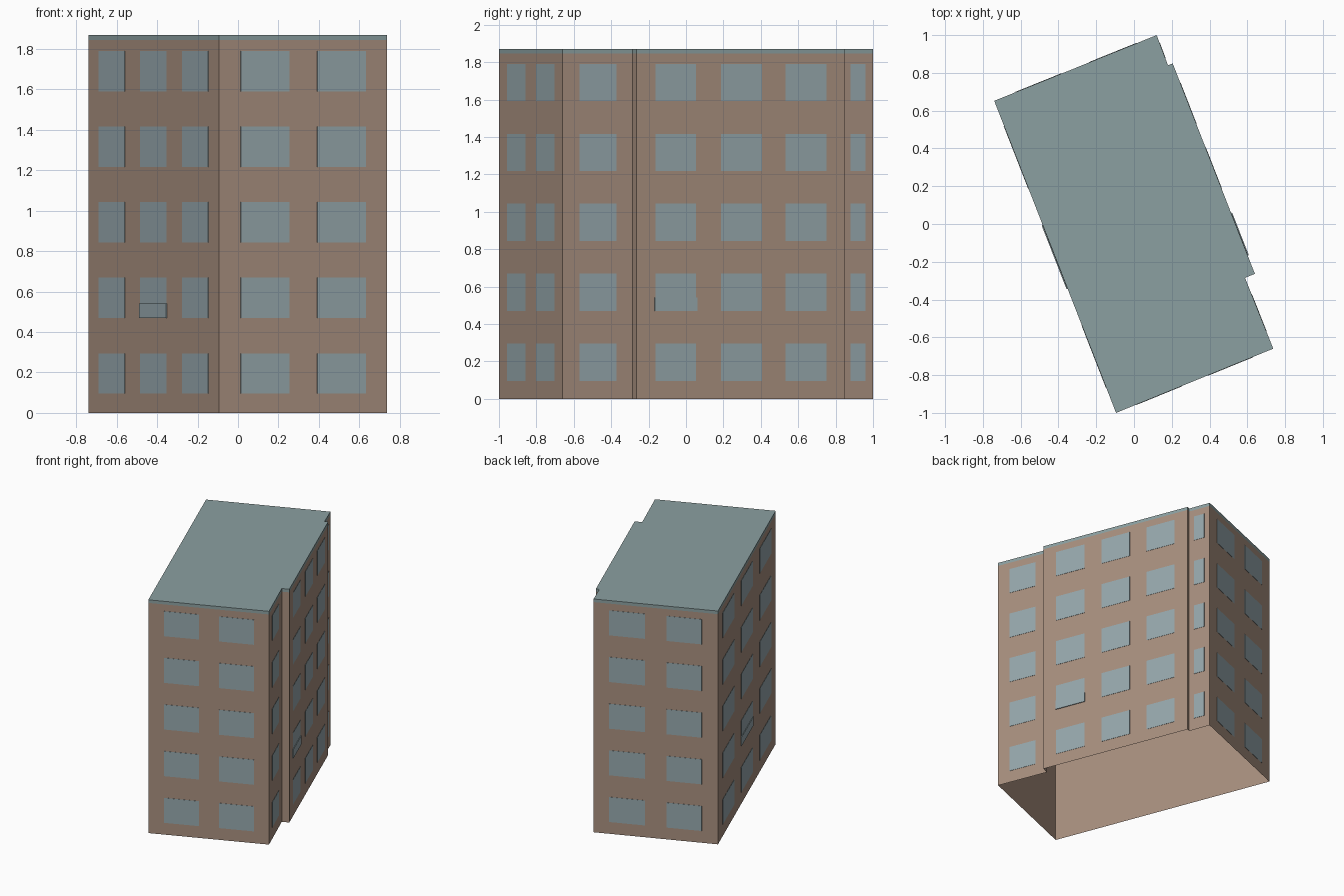
import bpy
import bmesh
from mathutils import Vector

cube = bpy.data.objects.get("Cube")
if cube:
    bpy.data.objects.remove(cube, do_unlink=True)


def material(name, rgb):
    mat = bpy.data.materials.new(name)
    mat.use_nodes = True
    mat.diffuse_color = (*rgb, 1)
    mat.node_tree.nodes["Principled BSDF"].inputs["Base Color"].default_value = (*rgb, 1)
    return mat


WALL = material("brown wall", (0.39, 0.275, 0.21))
ROOF = material("grey green roof", (0.26, 0.35, 0.355))
GLASS = material("blue grey glass", (0.305, 0.39, 0.415))

# Footprint, counter-clockwise from the front corner
PLAN = [Vector(p) for p in [(-0.095, -1), (0.737, -0.66), (0.588, -0.285), (0.64, -0.264),
                            (0.205, 0.85), (0.18, 0.84), (0.12, 1), (-0.74, 0.652)]]
EAVES, TOP = 1.845, 1.87
SILLS = [0.095 + 0.374 * i for i in range(5)]
WINDOW_HEIGHT = 0.2


def make_object(name, bm, mat):
    mesh = bpy.data.meshes.new(name)
    bm.to_mesh(mesh)
    bm.free()
    mesh.materials.append(mat)
    obj = bpy.data.objects.new(name, mesh)
    bpy.context.collection.objects.link(obj)
    return obj


def extruded_plan(name, low, high, mat, capped):
    """Upright shell over the footprint, open below."""
    bm = bmesh.new()
    rings = [[bm.verts.new((p.x, p.y, z)) for p in PLAN] for z in (low, high)]
    n = len(PLAN)
    for i in range(n):
        j = (i + 1) % n
        bm.faces.new((rings[0][i], rings[0][j], rings[1][j], rings[1][i]))
    if capped:
        bm.faces.new(rings[1])
    return make_object(name, bm, mat)


def add_pane(bm, side, start, end, low, high, depth):
    """Thin plate on a wall; start and end are fractions along it."""
    a, b = PLAN[side], PLAN[(side + 1) % len(PLAN)]
    along = (b - a).normalized()
    out = Vector((along.y, -along.x)) * depth
    p, q = a.lerp(b, start), a.lerp(b, end)
    back = [bm.verts.new((v.x, v.y, z)) for v, z in ((p, low), (q, low), (q, high), (p, high))]
    p, q = p + out, q + out
    front = [bm.verts.new((v.x, v.y, z)) for v, z in ((p, low), (q, low), (q, high), (p, high))]
    bm.faces.new(front)
    for i in range(4):
        j = (i + 1) % 4
        bm.faces.new((back[i], back[j], front[j], front[i]))


# Main shell and roof with its edge band
extruded_plan("walls", 0, EAVES, WALL, False)
extruded_plan("roof", EAVES, TOP, ROOF, True)

# Window columns on each wall, as fractions of the wall's length
COLUMNS = {
    "front_windows": (0, [(0.13, 0.42), (0.585, 0.875)]),
    "side_bay_windows": (1, [(0.24, 0.77)]),
    "side_main_windows": (3, [(0.09, 0.285), (0.405, 0.6), (0.715, 0.91)]),
    "side_rear_windows": (5, [(0.24, 0.74)]),
    "back_windows": (6, [(0.125, 0.415), (0.585, 0.87)]),
    "long_side_windows": (7, [(0.08, 0.28), (0.4, 0.6), (0.72, 0.92)]),
}
for name, (side, spans) in COLUMNS.items():
    bm = bmesh.new()
    for start, end in spans:
        # the long side runs from the back corner to the front corner
        for sill in SILLS:
            add_pane(bm, side, start, end, sill, sill + WINDOW_HEIGHT, 0.002)
    make_object(name, bm, GLASS)

# Slightly raised lower panels on one window of each long wall
for name, side, start, end in (("side_raised_panel", 3, 0.087, 0.29),
                               ("long_side_raised_panel", 7, 0.398, 0.602)):
    bm = bmesh.new()
    add_pane(bm, side, start, end, SILLS[1], SILLS[1] + 0.072, 0.006)
    make_object(name, bm, GLASS)
